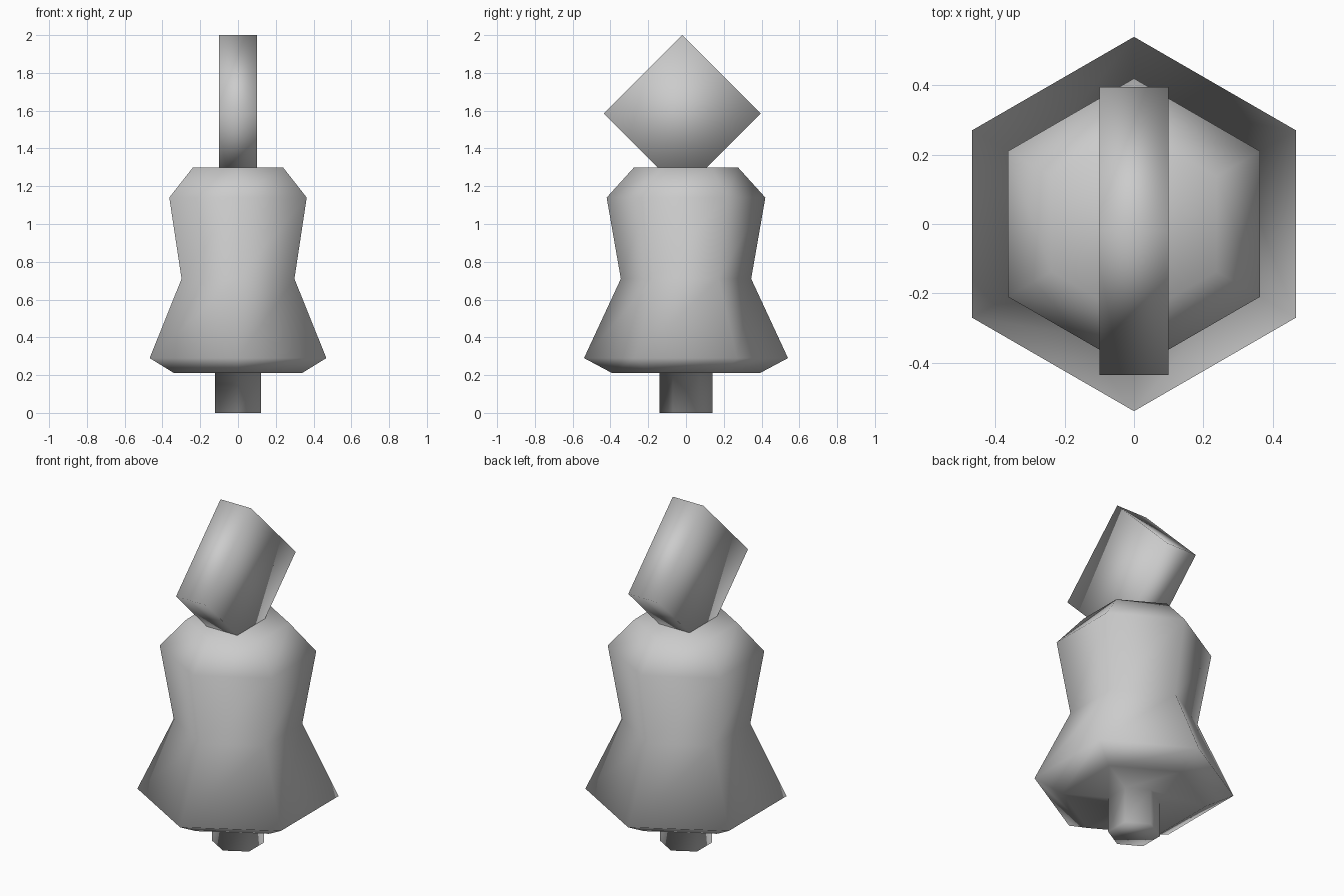
import bpy
import bmesh
from math import cos, sin, pi

cube = bpy.data.objects.get("Cube")
if cube:
    bpy.data.objects.remove(cube, do_unlink=True)

grey = bpy.data.materials.new("plain grey")
grey.use_nodes = True
colour = (0.6, 0.6, 0.6, 1)
grey.diffuse_color = colour
grey.node_tree.nodes["Principled BSDF"].inputs["Base Color"].default_value = colour


def stacked_prism(name, sides, rings):
    """Bridge regular polygon rings of (radius, height), first corner on +y."""
    bm = bmesh.new()
    loops = []
    for radius, height in rings:
        angles = [pi / 2 + 2 * pi * i / sides for i in range(sides)]
        loops.append([bm.verts.new((radius * cos(a), radius * sin(a), height)) for a in angles])
    for low, high in zip(loops, loops[1:]):
        for i in range(sides):
            j = (i + 1) % sides
            bm.faces.new((low[i], low[j], high[j], high[i]))
    bm.faces.new(loops[0][::-1])
    bm.faces.new(loops[-1])
    mesh = bpy.data.meshes.new(name)
    bm.to_mesh(mesh)
    bm.free()
    mesh.materials.append(grey)
    mesh.shade_smooth()
    obj = bpy.data.objects.new(name, mesh)
    bpy.context.collection.objects.link(obj)
    return obj


# Six-sided stem flaring into the waisted body
stacked_prism("body_and_stem", 6, [
    (0.14, 0), (0.14, 0.21), (0.39, 0.21), (0.54, 0.29),
    (0.345, 0.71), (0.42, 1.14), (0.275, 1.30)])

# Diamond handle, its lower corner sunk into the body
handle = stacked_prism("diamond_handle", 4, [(0.415, -0.10), (0.415, 0.10)])
handle.rotation_euler = (0, pi / 2, 0)
handle.location = (0, -0.02, 1.585)
